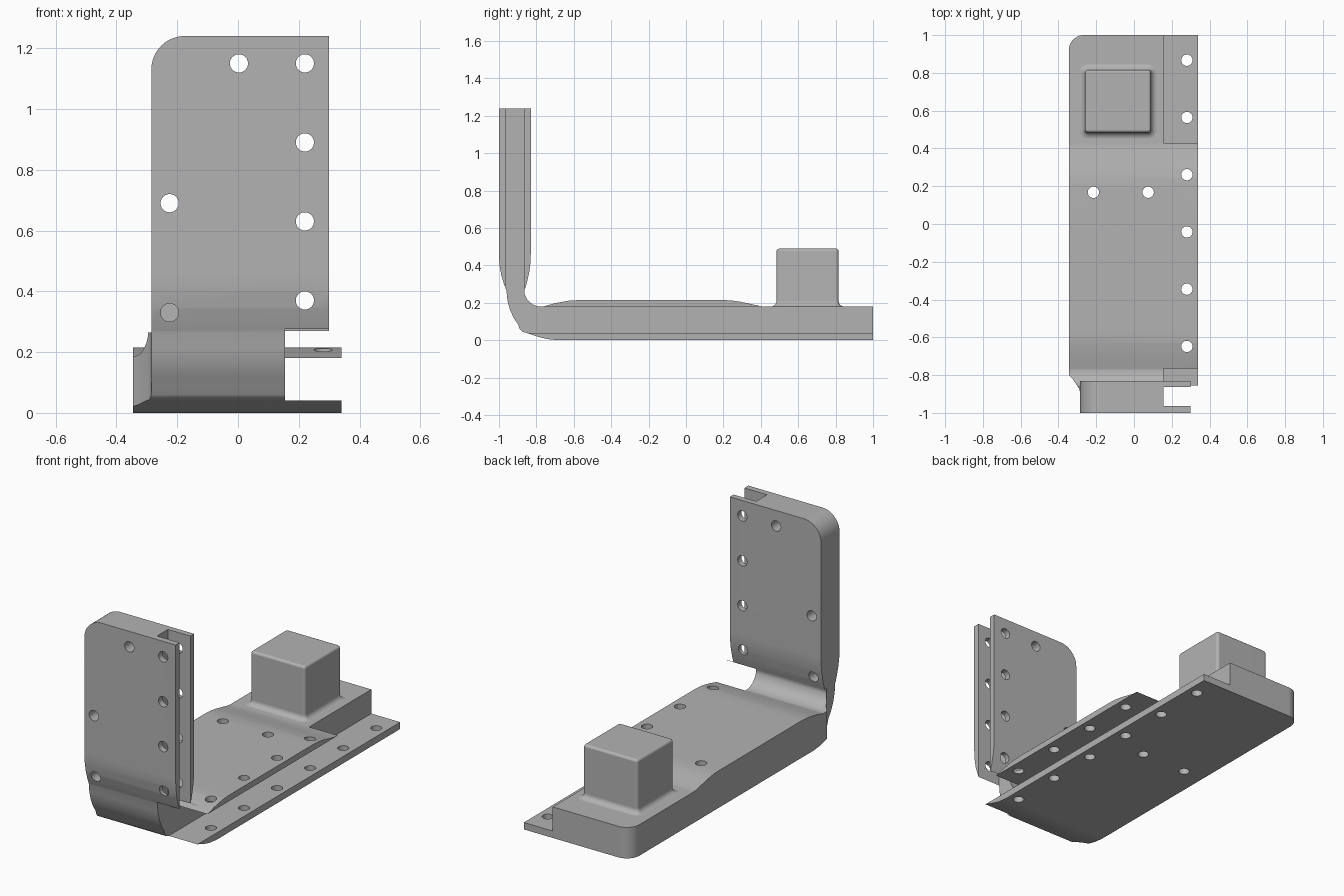
import bpy, bmesh
from math import sin, cos, pi, radians
from mathutils import Vector

if "Cube" in bpy.data.objects:
    bpy.data.objects.remove(bpy.data.objects["Cube"])

grey = bpy.data.materials.new("mid grey")
grey.use_nodes = True
colour = (0.45, 0.45, 0.45, 1)
grey.diffuse_color = colour
grey.node_tree.nodes["Principled BSDF"].inputs["Base Color"].default_value = colour


def make_object(name, bm):
    bmesh.ops.recalc_face_normals(bm, faces=bm.faces)
    mesh = bpy.data.meshes.new(name)
    bm.to_mesh(mesh)
    bm.free()
    mesh.materials.append(grey)
    obj = bpy.data.objects.new(name, mesh)
    bpy.context.collection.objects.link(obj)
    return obj


def prism(name, points, axis, start, end):
    """Extrude a 2D outline along one axis."""
    bm = bmesh.new()
    place = {"x": lambda p: (start, *p),
             "y": lambda p: (p[0], start, p[1]),
             "z": lambda p: (*p, start)}[axis]
    face = bm.faces.new([bm.verts.new(place(p)) for p in points])
    move = Vector([(end - start) * (a == axis) for a in "xyz"])
    moved = bmesh.ops.extrude_face_region(bm, geom=[face])["geom"]
    bmesh.ops.translate(bm, vec=move,
                        verts=[g for g in moved if isinstance(g, bmesh.types.BMVert)])
    return make_object(name, bm)


def arc(cx, cy, r, a0, a1, steps):
    return [(cx + r * cos(radians(a0 + (a1 - a0) * i / steps)),
             cy + r * sin(radians(a0 + (a1 - a0) * i / steps))) for i in range(steps + 1)]


def rect(x0, y0, x1, y1):
    return [(x0, y0), (x1, y0), (x1, y1), (x0, y1)]


# Bent plate: side profile running up the front, down the inside, along the top
profile = [(-0.83, 1.24), (-1, 1.24), (-1, 0.46), (-0.997, 0.40), (-0.987, 0.345),
           (-0.973, 0.30), (-0.96, 0.265), (-0.955, 0.215), (-0.942, 0.165),
           (-0.922, 0.12), (-0.898, 0.085), (-0.89, 0.06), (-0.875, 0.045),
           (-0.845, 0.037), (-0.79, 0.018), (-0.74, 0.006), (-0.68, 0), (1, 0),
           (1, 0.18), (0.43, 0.18), (0.40, 0.182), (0.35, 0.193), (0.29, 0.206),
           (0.24, 0.213), (0.19, 0.215), (-0.57, 0.215), (-0.63, 0.211),
           (-0.70, 0.198), (-0.765, 0.18)]
profile += arc(-0.775, 0.27, 0.09, 270, 185, 8)
profile += [(-0.85, 0.31), (-0.837, 0.37), (-0.831, 0.42), (-0.83, 0.46)]
plate = prism("bent_plate", profile, "x", -0.345, 0.34)

# Side slot that leaves thin flanges
slot = [(-1.1, 0.04), (1.1, 0.04), (1.1, 0.3), (0.43, 0.3), (0.43, 0.18),
        (-0.765, 0.18), (-0.864, 0.27), (-0.864, 1.4), (-0.964, 1.4),
        (-0.964, 0.27), (-1.1, 0.27)]
cutters = [prism("slot_cutter", slot, "x", 0.155, 0.5)]

# Trim the upright narrower than the base, with a sloped shoulder
cutters += [
    prism("upright_left_cutter", rect(-0.5, 0.265, -0.285, 1.4), "y", -1.2, -0.8),
    prism("upright_right_cutter", rect(0.30, 0.27, 0.5, 1.4), "y", -1.2, -0.8),
    prism("shoulder_cutter", [(-0.5, -1.1), (-0.285, -1.1), (-0.285, -0.89),
                              (-0.292, -0.87), (-0.325, -0.82), (-0.345, -0.80),
                              (-0.5, -0.80)], "z", -0.1, 0.27),
    prism("top_corner_cutter", [(-0.4, 1.4)] + [(-0.4, 1.13)]
          + arc(-0.175, 1.13, 0.11, 180, 90, 12) + [(-0.175, 1.4)], "y", -1.2, -0.7),
    prism("back_corner_cutter", [(-0.5, 1.2), (-0.5, 0.92)]
          + arc(-0.265, 0.92, 0.08, 180, 90, 10) + [(-0.265, 1.2)], "z", -0.1, 0.5),
]

# Bolt holes through the upright and the base
upright_holes = [(0.22, z) for z in (1.15, 0.89, 0.63, 0.37)]
upright_holes += [(0.003, 1.15), (-0.225, 0.69), (-0.225, 0.33)]
base_holes = [(0.28, 0.867 - 0.303 * i) for i in range(6)]
base_holes += [(-0.215, 0.168), (0.075, 0.168)]
for holes, axis, lo, hi in ((upright_holes, "y", -1.2, -0.7), (base_holes, "z", -0.1, 0.4)):
    for cx, cy in holes:
        cutters.append(prism("hole_cutter", arc(cx, cy, 0.03, 0, 345, 23), axis, lo, hi))

for cutter in cutters:
    cutter.hide_render = True
    mod = plate.modifiers.new("cut", "BOOLEAN")
    mod.operation = "DIFFERENCE"
    mod.solver = "EXACT"
    mod.object = cutter

# Bake the cuts and drop the cutters
bpy.context.view_layer.update()
baked = bpy.data.meshes.new_from_object(
    plate.evaluated_get(bpy.context.evaluated_depsgraph_get()))
plate.modifiers.clear()
plate.data = baked
for cutter in cutters:
    bpy.data.objects.remove(cutter)

# Block on the base: rounded rings with a flared foot and a softened top
bm = bmesh.new()
levels = [(0.17, 0.03), (0.18, 0.03)]
levels += [(0.21 - 0.03 * cos(a), 0.03 - 0.03 * sin(a)) for a in (pi / 8, pi / 4, 3 * pi / 8, pi / 2)]
levels += [(0.475 + 0.015 * sin(a), 0.015 * cos(a) - 0.015) for a in (0, pi / 6, pi / 3, pi / 2)]
rings = []
for z, grow in levels:
    r = 0.016 + grow
    outline = []
    for cx, cy, a in ((0.074, 0.80, 0), (-0.244, 0.80, 90), (-0.244, 0.50, 180), (0.074, 0.50, 270)):
        outline += arc(cx, cy, r, a, a + 90, 5)
    rings.append([bm.verts.new((x, y, z)) for x, y in outline])
for low, high in zip(rings, rings[1:]):
    for i in range(len(low)):
        j = (i + 1) % len(low)
        bm.faces.new((low[i], low[j], high[j], high[i]))
bm.faces.new(rings[0])
bm.faces.new(rings[-1])
block = make_object("base_block", bm)

# Smooth the curved areas and keep the flats flat
for obj in (plate, block):
    bpy.ops.object.select_all(action="DESELECT")
    obj.select_set(True)
    bpy.context.view_layer.objects.active = obj
    bpy.ops.object.shade_smooth_by_angle(angle=radians(32))
    weighted = obj.modifiers.new("flat normals", "WEIGHTED_NORMAL")
    weighted.keep_sharp = True
